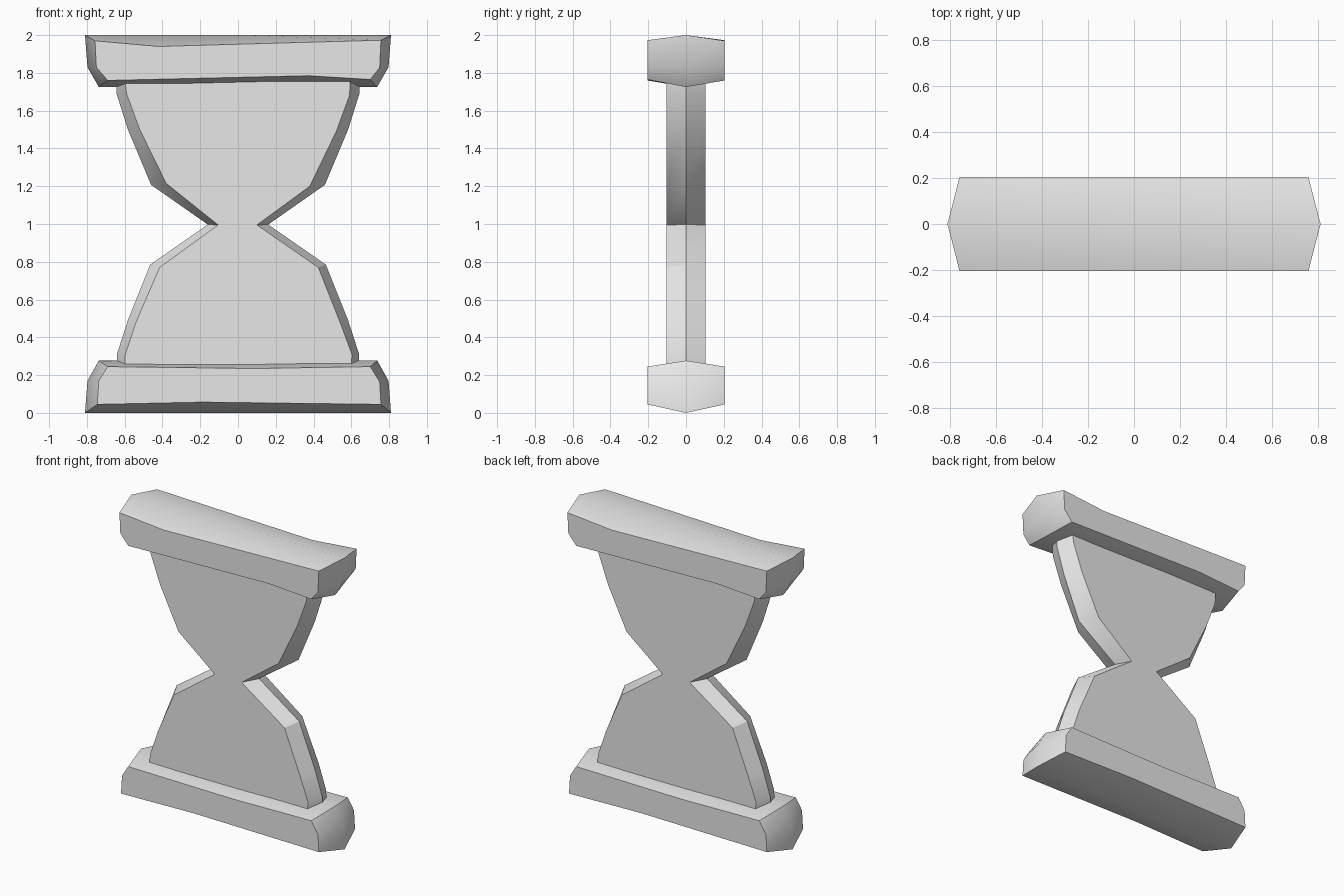
import bpy, bmesh, math
from mathutils import Matrix

cube = bpy.data.objects.get("Cube")
if cube:
    bpy.data.objects.remove(cube, do_unlink=True)

grey = bpy.data.materials.new("plain_grey")
grey.use_nodes = True
colour = (0.8, 0.8, 0.8, 1)
grey.diffuse_color = colour
grey.node_tree.nodes["Principled BSDF"].inputs["Base Color"].default_value = colour


def mirrored(half):
    """Close a right-hand half outline whose first and last points are on x = 0."""
    return half + [(-x, z) for x, z in half[-2:0:-1]]


def chiselled_slab(name, half_outline, face, depth):
    """Wide middle outline bevelled to a smaller face, repeated by a half turn."""
    bm = bmesh.new()
    rim = [bm.verts.new((x, 0, z)) for x, z in mirrored(half_outline)]
    front = [bm.verts.new((x, -depth, z)) for x, z in face]
    n = len(rim)
    bm.faces.new(front)
    for i in range(n):
        j = (i + 1) % n
        bm.faces.new((rim[i], rim[j], front[j], front[i]))
    # Rear half is the front half turned about the vertical axis
    copy = bmesh.ops.duplicate(bm, geom=bm.verts[:] + bm.edges[:] + bm.faces[:])["geom"]
    bmesh.ops.rotate(bm, verts=[v for v in copy if isinstance(v, bmesh.types.BMVert)],
                     cent=(0, 0, 0), matrix=Matrix.Rotation(math.pi, 3, "Z"))
    bmesh.ops.remove_doubles(bm, verts=bm.verts[:], dist=0.0005)
    bmesh.ops.recalc_face_normals(bm, faces=bm.faces[:])
    mesh = bpy.data.meshes.new(name)
    bm.to_mesh(mesh)
    bm.free()
    mesh.materials.append(grey)
    obj = bpy.data.objects.new(name, mesh)
    bpy.context.collection.objects.link(obj)
    bpy.ops.object.select_all(action="DESELECT")
    obj.select_set(True)
    bpy.context.view_layer.objects.active = obj
    bpy.ops.object.shade_smooth_by_angle(angle=math.radians(30))


# Upper cap bar, with worn long edges
chiselled_slab(
    "top_bar",
    [(0, 2), (.81, 2), (.797, 1.83), (.737, 1.725), (0, 1.725)],
    [(-.42, 1.94), (.757, 1.973), (.75, 1.827), (.7, 1.765),
     (.37, 1.785), (-.69, 1.76), (-.75, 1.83), (-.757, 1.97)],
    .205)

# Lower base bar
chiselled_slab(
    "base_bar",
    [(0, .277), (.737, .277), (.797, .17), (.81, 0), (0, 0)],
    [(.09, .235), (.7, .245), (.75, .165), (.757, .045),
     (-.195, .057), (-.745, .045), (-.737, .17), (-.69, .245)],
    .205)

# Pinched glass body between the bars
chiselled_slab(
    "glass_body",
    [(0, 1.77), (.645, 1.77), (.643, 1.69), (.583, 1.5), (.46, 1.207), (.16, .997),
     (.465, .785), (.583, .49), (.64, .315), (.64, .24), (0, .24)],
    [(0, 1.77), (.595, 1.77), (.59, 1.68), (.52, 1.49), (.38, 1.2), (.1, .995),
     (.425, .77), (.54, .48), (.603, .31), (.6, .24), (0, .24),
     (-.6, .24), (-.597, .31), (-.54, .48), (-.415, .77), (-.105, .995),
     (-.38, 1.215), (-.52, 1.5), (-.59, 1.69), (-.6, 1.77)],
    .103)
